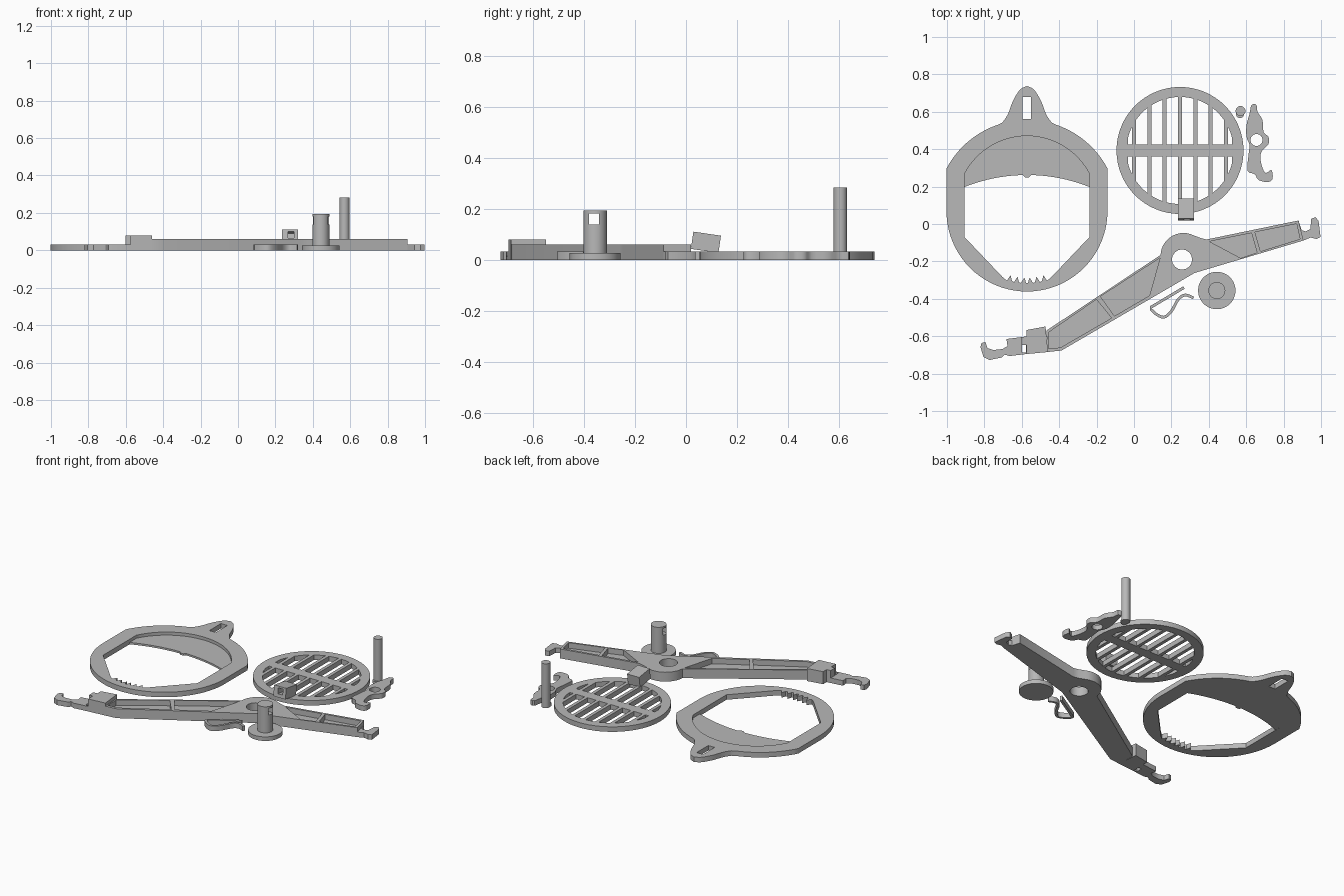
import bpy, bmesh, math
from mathutils import Matrix

if "Cube" in bpy.data.objects:
    bpy.data.objects.remove(bpy.data.objects["Cube"])

grey = bpy.data.materials.new("mid grey")
grey.diffuse_color = (0.48, 0.48, 0.48, 1)
grey.use_nodes = True
grey.node_tree.nodes["Principled BSDF"].inputs["Base Color"].default_value = grey.diffuse_color

S = 187.0  # sketch units per model unit


def pt(p):
    """Sketch point (y down) to model x, y."""
    return ((p[0] - 1134.5) / S, (225 - p[1]) / S)


def arc(cx, cy, r, a0, a1, n=24):
    out = []
    for i in range(n + 1):
        a = math.radians(a0 + (a1 - a0) * i / n)
        out.append((cx + r * math.cos(a), cy - r * math.sin(a)))
    return out


def circle(cx, cy, r, n=32):
    return arc(cx, cy, r, 0, 360, n)[:-1]


def rect(x0, y0, x1, y1):
    return [(x0, y0), (x1, y0), (x1, y1), (x0, y1)]


def smooth(pts, n=5, closed=False):
    """Catmull-Rom curve through the points."""
    k = len(pts)
    get = (lambda i: pts[i % k]) if closed else (lambda i: pts[max(0, min(k - 1, i))])
    out = []
    for i in range(k if closed else k - 1):
        a, b, c, d = get(i - 1), get(i), get(i + 1), get(i + 2)
        for j in range(n):
            t = j / n
            out.append(tuple(0.5 * (2 * b[m] + (c[m] - a[m]) * t
                       + (2 * a[m] - 5 * b[m] + 4 * c[m] - d[m]) * t * t
                       + (3 * b[m] - a[m] - 3 * c[m] + d[m]) * t ** 3) for m in (0, 1)))
    return out if closed else out + [pts[-1]]


def add(name, me):
    ob = bpy.data.objects.new(name, me)
    bpy.context.collection.objects.link(ob)
    me.materials.clear()
    me.materials.append(grey)
    return ob


def prism(name, loops, z0, z1):
    """Extruded flat outline; later loops are holes."""
    cu = bpy.data.curves.new(name + "_profile", 'CURVE')
    cu.dimensions = '2D'
    cu.fill_mode = 'BOTH'
    cu.extrude = (z1 - z0) / 2
    for loop in loops:
        sp = cu.splines.new('POLY')
        sp.points.add(len(loop) - 1)
        for q, p in zip(sp.points, loop):
            q.co = (*pt(p), 0, 1)
        sp.use_cyclic_u = True
    tmp = bpy.data.objects.new("tmp", cu)
    bpy.context.collection.objects.link(tmp)
    bpy.context.view_layer.update()
    dg = bpy.context.evaluated_depsgraph_get()
    me = bpy.data.meshes.new_from_object(tmp.evaluated_get(dg))
    bpy.data.objects.remove(tmp)
    bm = bmesh.new()
    bm.from_mesh(me)
    bmesh.ops.remove_doubles(bm, verts=bm.verts, dist=1e-5)
    bmesh.ops.translate(bm, verts=bm.verts, vec=(0, 0, (z0 + z1) / 2))
    bmesh.ops.recalc_face_normals(bm, faces=bm.faces)
    bm.to_mesh(me)
    bm.free()
    return add(name, me)


def box(name, loc, size, tilt=0):
    bm = bmesh.new()
    m = Matrix.Translation(loc) @ Matrix.Rotation(tilt, 4, 'X') @ Matrix.Diagonal((*size, 1))
    bmesh.ops.create_cube(bm, size=1, matrix=m)
    me = bpy.data.meshes.new(name)
    bm.to_mesh(me)
    bm.free()
    return add(name, me)


def cut(ob, cutter):
    mod = ob.modifiers.new("cut", 'BOOLEAN')
    mod.operation = 'DIFFERENCE'
    mod.solver = 'EXACT'
    mod.object = cutter
    cutter.hide_render = True
    cutter.hide_viewport = True


T = 0.032  # common plate thickness

# Frame plate: round outside with a tab, toothed opening
cx = 1027.5
neck = [(1052, 123.5), (1046.5, 115), (1042, 103), (1037, 94), (1033, 89.5), (cx, 87)]
neck = smooth(neck, 4)
tab = neck + [(2 * cx - x, y) for x, y in reversed(neck[:-1])]
outer = (arc(cx, 212, 80.5, 180, 360, 40) + arc(cx, 212, 91, 27.8, 72, 14)
         + tab + arc(cx, 212, 91, 108, 152.2, 14))
teeth = [(1003, 278)]
for i in range(6):
    x = 1010 + 7 * i
    drop = 3 - 3 * ((x - cx) / 20) ** 2
    teeth += [(x - 2.5, 281 + drop), (x + (1 if x < cx else -1), 275.5 + drop), (x + 2.5, 281 + drop)]
teeth += [(1052, 278)]
opening = arc(cx, 207.4, 70.4, 27.4, 152.6, 30) + [(965, 238)] + teeth + [(1090, 238)]
prism("frame_plate", [outer, opening, rect(1023, 98, 1031.5, 120)], 0, T)

# Thin recessed web across the top of the opening
low = arc(cx, 344.8, 168.8, 111.7, 91.4, 10) + [(1025.5, 178.5), (1029.5, 178.5)] \
    + arc(cx, 344.8, 168.8, 88.6, 68.3, 10)
prism("frame_web", [arc(cx, 207.4, 70.4, 27.4, 152.6, 30) + low], 0, 0.012)

# Round grate: rim, cross bar, slats
gx, gy, gr = 1180.5, 151.5, 53.5
slots = []
edges = [gx - 54 + 0.0] + [gx + 15.3 * (i - 3) for i in range(7)] + [gx + 54]
for a, b in zip(edges, edges[1:]):
    l, r = max(a + 2, gx - 52.8), min(b - 2, gx + 52.8)
    xs = [l + (r - l) * i / 4 for i in range(5)]
    ys = [math.sqrt(max(gr ** 2 - (x - gx) ** 2, 0)) for x in xs]
    for s in (-1, 1):
        if min(ys) < 6.5:
            ys = [max(y, 7) for y in ys]
        slots.append([(l, gy + 6 * s), (r, gy + 6 * s)]
                     + [(x, gy + s * y) for x, y in zip(reversed(xs), reversed(ys))])
prism("grate", [circle(gx, gy, 63.5, 64)] + slots, 0, T)

# Tilted socket block on the grate rim
tilt = math.radians(-8.3)
block = box("grate_socket", (0.279, 0.078, 0.069), (0.085, 0.109, 0.068), tilt)
cut(block, box("socket_cutter", (0.283, 0.04, 0.08), (0.034, 0.1, 0.036), tilt))

# Upright pin with small foot
prism("pin", [circle(1241, 112, 4.9, 24)], 0, 0.283)
prism("pin_foot", [[(x, 114.5 + (y - 114.5) * 1.1) for x, y in circle(1240.5, 114.5, 4.2, 16)]], 0, T / 2)

# Small pawl lever
pawl = [(1252, 106), (1257, 106), (1258, 113), (1263, 121), (1264, 133), (1269, 138),
        (1269, 145), (1264, 150), (1261, 156), (1262, 166), (1266, 174), (1272, 171),
        (1273, 180), (1268, 183), (1259, 181), (1255, 175), (1248, 172), (1249, 156),
        (1250, 146), (1247, 138), (1247, 126), (1250, 115)]
prism("pawl_lever", [smooth(pawl, 3, True), circle(1257, 141, 6, 24)], 0, T)

# Long bent arm: raised ribs around sunken pockets
arm = ([(1047, 331.5), (1161, 256)] + arc(1184, 257, 23, 165, 65, 12)
       + [(1201, 239), (1207, 240.5), (1299, 221.5), (1304, 241.5), (1205, 271), (1195, 274),
          (1062, 351.5), (1048, 353)])
pockets = [
    [(1049, 333.5), (1097, 300.5), (1112, 319), (1061, 348.5), (1049, 349.5)],
    [(1101, 297.5), (1160.5, 259), (1150, 296.5), (1115, 317)],
    [(1210, 242.5), (1252, 234), (1257.5, 253.5), (1241, 259)],
    [(1255.5, 233.2), (1297, 224.8), (1300.5, 240), (1261, 252.3)]]
prism("arm_ribs", [arm, circle(1182.5, 260.5, 10)] + pockets, 0, 0.06)
for i, p in enumerate(pockets):
    prism("arm_pocket_floor_%d" % (i + 1), [p], 0, 0.025)

# Hook at the right tip, notched foot and housing at the left tip
hook = [(1299, 221.5), (1302, 231), (1306, 232.5), (1311, 230), (1311.5, 220), (1316, 218),
        (1319, 222), (1321, 238), (1317, 240), (1311, 238.5), (1304, 241.5)]
prism("arm_hook", [hook], 0, T)
foot = [(982, 344), (986, 343), (988, 349), (994, 351), (1003, 350), (1008, 347), (1007, 340),
        (1027, 337.5), (1027, 355), (1010, 357), (1005, 355.5), (1002, 358.5), (990, 361),
        (984, 358), (981, 348)]
prism("arm_foot", [foot, rect(1022.5, 346, 1026.5, 353.5)], 0, T)
prism("arm_housing", [[(1027, 331), (1046, 327.5), (1048.5, 353), (1027, 355)]], 0, 0.08)
prism("housing_lip", [[(1022, 338), (1027, 337.5), (1027, 346), (1022, 346)]], T, 0.08)

# Flanged peg with a cross window
prism("peg_flange", [circle(1217.3, 291.5, 18.7, 48)], 0, 0.026)
peg = prism("peg_shaft", [circle(1217.3, 291.5, 8.5, 32)], 0.026, 0.193)
cut(peg, box("window_cutter", (0.443, -0.36, 0.16), (0.2, 0.04, 0.042)))

# Bent spring clip: constant-width strip along a path
path = [(1184.5, 288.5), (1151, 308.5)] + smooth(
    [(1152, 311), (1158, 316), (1165, 318), (1172, 312), (1179, 300), (1186, 296), (1194, 299)], 5)
left, right = [], []
for i, p in enumerate(path):
    a, b = path[max(i - 1, 0)], path[min(i + 1, len(path) - 1)]
    dx, dy = b[0] - a[0], b[1] - a[1]
    d = math.hypot(dx, dy) / 1.4
    left.append((p[0] - dy / d, p[1] + dx / d))
    right.append((p[0] + dy / d, p[1] - dx / d))
prism("spring_clip", [left + right[::-1]], 0, T)

# Smooth shading on curved walls, sharp edges kept
for ob in list(bpy.context.collection.objects):
    if ob.type == 'MESH' and not ob.hide_render:
        bpy.ops.object.select_all(action='DESELECT')
        ob.select_set(True)
        bpy.context.view_layer.objects.active = ob
        bpy.ops.object.shade_smooth_by_angle(angle=math.radians(30))
